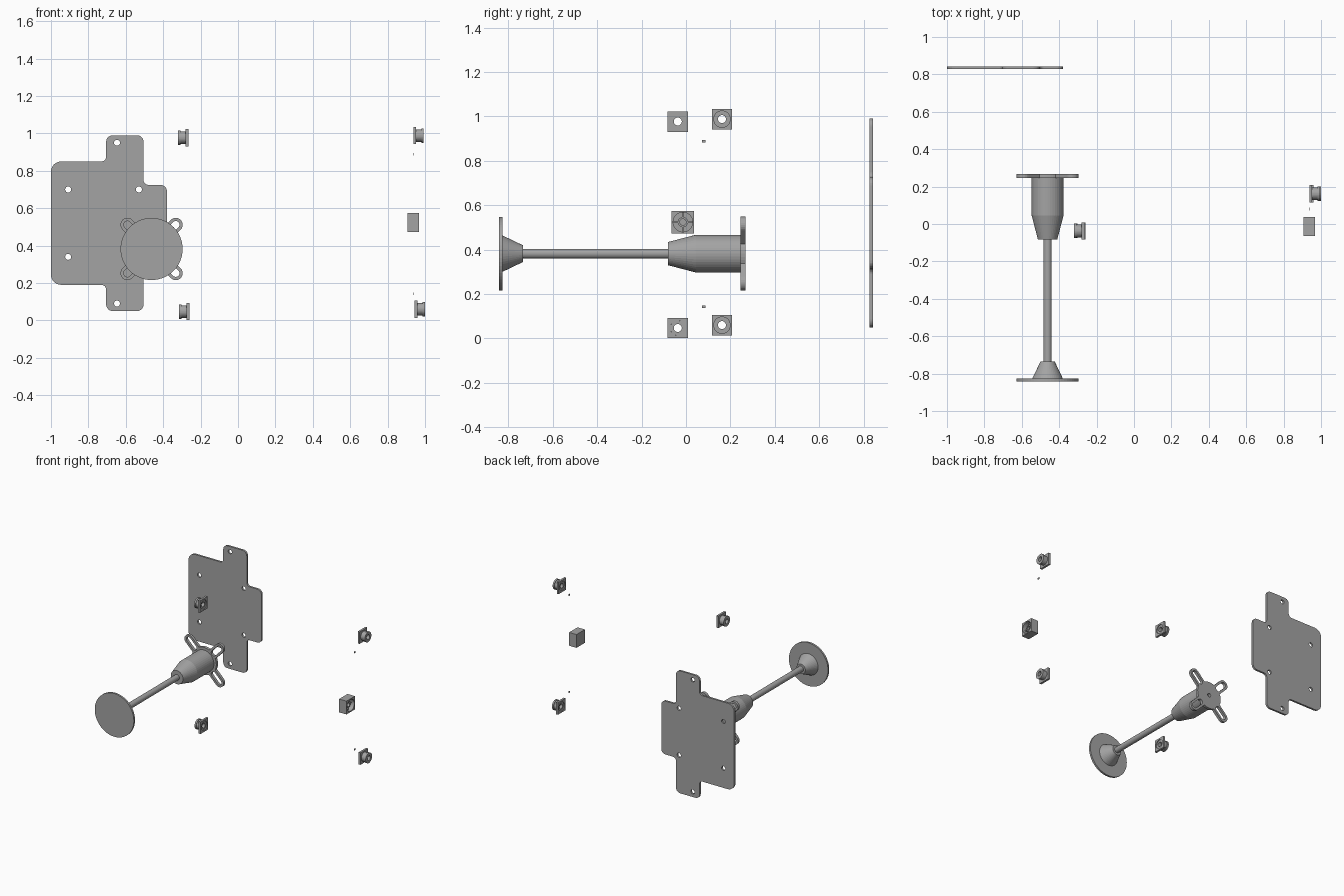
import bpy, bmesh, math
from mathutils import Matrix, Vector

if "Cube" in bpy.data.objects:
    bpy.data.objects.remove(bpy.data.objects["Cube"])

grey = bpy.data.materials.new("neutral grey")
grey.diffuse_color = (0.37, 0.37, 0.37, 1)
grey.use_nodes = True
grey.node_tree.nodes["Principled BSDF"].inputs["Base Color"].default_value = grey.diffuse_color

# Local (u, v, w) frames: FRONT is u=x, v=z, w=-y; SIDE is u=y, v=z, w=x
FRONT = Matrix(((1, 0, 0, 0), (0, 0, -1, 0), (0, 1, 0, 0), (0, 0, 0, 1)))
SIDE = Matrix(((0, 0, 1, 0), (1, 0, 0, 0), (0, 1, 0, 0), (0, 0, 0, 1)))


def add(name, mesh, frame, loc):
    mesh.materials.clear()
    mesh.materials.append(grey)
    ob = bpy.data.objects.new(name, mesh)
    bpy.context.collection.objects.link(ob)
    ob.matrix_world = Matrix.Translation(loc) @ frame
    return ob


def sheet(name, loops, thick, frame, loc):
    """Flat outline with holes, thickened evenly about its middle."""
    cu = bpy.data.curves.new(name, 'CURVE')
    cu.dimensions = '2D'
    cu.fill_mode = 'BOTH'
    cu.extrude = thick / 2
    for pts in loops:
        sp = cu.splines.new('POLY')
        sp.points.add(len(pts) - 1)
        for p, q in zip(sp.points, pts):
            p.co = (q[0], q[1], 0, 1)
        sp.use_cyclic_u = True
    tmp = bpy.data.objects.new(name + "_outline", cu)
    bpy.context.collection.objects.link(tmp)
    bpy.context.view_layer.update()
    mesh = bpy.data.meshes.new_from_object(tmp.evaluated_get(bpy.context.evaluated_depsgraph_get()))
    bpy.data.objects.remove(tmp)
    bm = bmesh.new()
    bm.from_mesh(mesh)
    bmesh.ops.remove_doubles(bm, verts=bm.verts, dist=1e-5)
    bmesh.ops.recalc_face_normals(bm, faces=bm.faces)
    for f in bm.faces:
        f.smooth = False
    bm.to_mesh(mesh)
    bm.free()
    return add(name, mesh, frame, loc)


def lathe(name, profile, frame, loc, n=40, ring=False):
    """Turn (w, radius) points about w; ring closes the profile on itself."""
    bm = bmesh.new()
    rows = [[bm.verts.new((r * math.cos(2 * math.pi * i / n), r * math.sin(2 * math.pi * i / n), w))
             for i in range(n)] for w, r in profile]
    pairs = list(zip(rows, rows[1:])) + ([(rows[-1], rows[0])] if ring else [])
    for a, b in pairs:
        for i in range(n):
            j = (i + 1) % n
            bm.faces.new((a[i], a[j], b[j], b[i]))
    if not ring:
        bm.faces.new(rows[0])
        bm.faces.new(rows[-1])
    bmesh.ops.recalc_face_normals(bm, faces=bm.faces)
    mesh = bpy.data.meshes.new(name)
    bm.to_mesh(mesh)
    bm.free()
    return add(name, mesh, frame, loc)


def box(name, size, loc, turn=0):
    bm = bmesh.new()
    bmesh.ops.create_cube(bm, size=1)
    bmesh.ops.scale(bm, vec=size, verts=bm.verts)
    mesh = bpy.data.meshes.new(name)
    bm.to_mesh(mesh)
    bm.free()
    return add(name, mesh, Matrix.Rotation(turn, 4, 'X'), loc)


def arc(cx, cy, r, a0, a1, n):
    return [(cx + r * math.cos(a0 + (a1 - a0) * i / n), cy + r * math.sin(a0 + (a1 - a0) * i / n))
            for i in range(n + 1)]


def circle(x, y, r, n=24):
    return arc(x, y, r, 0, 2 * math.pi, n)[:-1]


def square(h, v=None):
    v = v or h
    return [(-h, -v), (h, -v), (h, v), (-h, v)]


def fillet(corners, n=6):
    """Round every right-angled corner (x, y, radius)."""
    out = []
    for k, (x, y, r) in enumerate(corners):
        p = Vector((x, y))
        d1 = (Vector(corners[k - 1][:2]) - p).normalized()
        d2 = (Vector(corners[(k + 1) % len(corners)][:2]) - p).normalized()
        c = p + r * (d1 + d2)
        for i in range(n + 1):
            t = math.pi / 2 * i / n
            out.append(tuple(c - r * (d2 * math.cos(t) + d1 * math.sin(t))))
    return out


# Back plate: stepped outline, mirrored about z = 0.52, with six screw holes
half = [(-1.0, 0.33, .055), (-0.705, 0.33, .025), (-0.705, 0.47, .035),
        (-0.505, 0.47, .035), (-0.505, 0.205, .025), (-0.38, 0.205, .035)]
outline = half + [(x, -z, r) for x, z, r in reversed(half)]
holes = [circle(x, s * z, 0.016) for x, z in ((-0.647, 0.43), (-0.908, 0.18), (-0.53, 0.18)) for s in (1, -1)]
sheet("back_plate", [fillet(outline)] + holes, 0.015, FRONT, (0, 0.835, 0.52))

# Arm: base disc, flared foot, rod and tapered housing on one axis
AXIS = (-0.462, 0, 0.382)
lathe("base_disc", [(0.842, 0.166), (0.827, 0.166)], FRONT, AXIS, 56)
lathe("flared_foot", [(0.827, 0.082), (0.735, 0.038)], FRONT, AXIS)
lathe("rod", [(0.735, 0.022), (0.08, 0.022)], FRONT, AXIS, 32)
lathe("housing", [(0.082, 0.052), (-0.045, 0.085), (-0.247, 0.085)], FRONT, AXIS)

# Four-armed mounting spider with slots
R, W, TIP = 0.105, 0.037, 0.183
base = math.asin(W / R)
spider, slots = [], []
for k in range(4):
    a = math.pi / 4 + k * math.pi / 2
    cx, cy = TIP * math.cos(a), TIP * math.sin(a)
    ix, iy = 0.115 * math.cos(a), 0.115 * math.sin(a)
    spider += arc(cx, cy, W, a - math.pi / 2, a + math.pi / 2, 12)
    spider += arc(0, 0, R, a + base, a + math.pi / 2 - base, 6)
    slots.append(arc(cx, cy, 0.02, a - math.pi / 2, a + math.pi / 2, 10)
                 + arc(ix, iy, 0.02, a + math.pi / 2, a + 1.5 * math.pi, 10))
sheet("mounting_spider", [spider, circle(0, 0, 0.014)] + slots, 0.021, FRONT,
      (AXIS[0], 0.257, AXIS[2]))

# Four corner bushings: square plate, hollow neck and round flange
for name, x, y, z, s in (("left_top", -0.265, -0.037, 0.977, -1), ("left_bottom", -0.26, -0.037, 0.047, -1),
                         ("right_top", 0.937, 0.162, 0.988, 1), ("right_bottom", 0.943, 0.162, 0.06, 1)):
    sheet("bushing_plate_" + name, [square(0.046), circle(0, 0, 0.034)], 0.016, SIDE, (x + s * 0.008, y, z))
    prof = [(0.006, 0.018), (0.006, 0.034), (0.043, 0.034), (0.043, 0.039), (0.056, 0.039), (0.056, 0.018)]
    lathe("bushing_neck_" + name, [(s * w, r) for w, r in prof], SIDE, (x, y, z), 32, True)

# Socket box: open round well with a hub ring and four spokes
BY, BZ = -0.014, 0.524
box("socket_back", (0.02, 0.102, 0.102), (0.915, BY, BZ))
sheet("socket_shell", [square(0.051), circle(0, 0, 0.044, 32)], 0.043, SIDE, (0.9465, BY, BZ))
lathe("socket_hub", [(0.925, 0.014), (0.925, 0.023), (0.95, 0.023), (0.95, 0.014)], SIDE, (0, BY, BZ), 32, True)
for k in range(4):
    a = k * math.pi / 2
    box("socket_spoke_%d" % (k + 1), (0.02, 0.022, 0.006),
        (0.935, BY + 0.033 * math.cos(a), BZ + 0.033 * math.sin(a)), a)

# Two tiny loose pins between the box and the right bushings
for name, z in (("upper", 0.888), ("lower", 0.142)):
    box("pin_" + name, (0.004, 0.016, 0.012), (0.937, 0.08, z))
